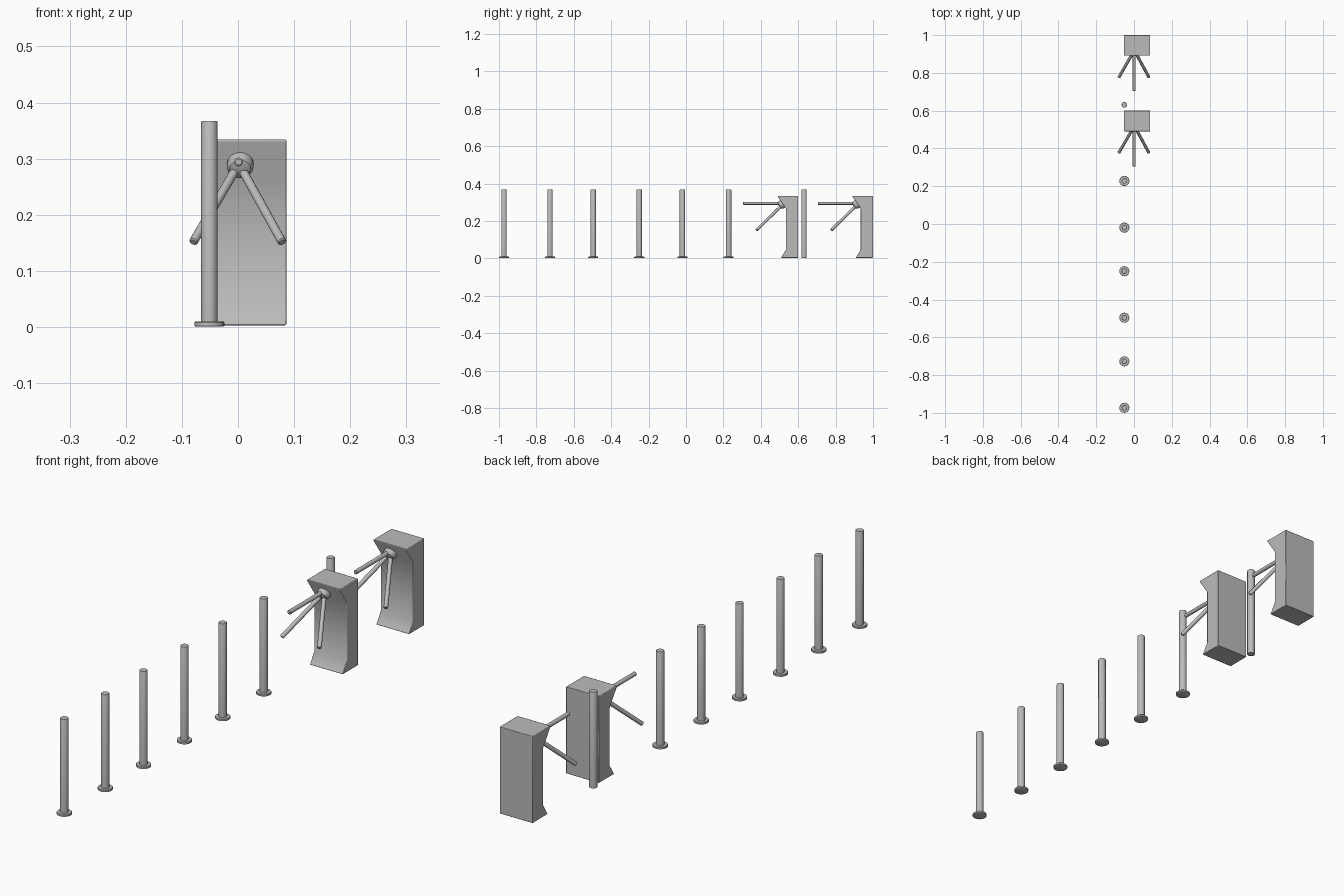
import bpy, bmesh, math
from mathutils import Vector

if "Cube" in bpy.data.objects:
    bpy.data.objects.remove(bpy.data.objects["Cube"])

steel = bpy.data.materials.new("brushed grey steel")
steel.diffuse_color = (0.5, 0.5, 0.5, 1)
steel.use_nodes = True
steel.node_tree.nodes["Principled BSDF"].inputs["Base Color"].default_value = steel.diffuse_color


def finish(name, bm, angle=35, bevel=0):
    bmesh.ops.recalc_face_normals(bm, faces=bm.faces[:])
    me = bpy.data.meshes.new(name)
    bm.to_mesh(me)
    bm.free()
    me.materials.append(steel)
    ob = bpy.data.objects.new(name, me)
    bpy.context.collection.objects.link(ob)
    if bevel:
        mod = ob.modifiers.new("soft edges", 'BEVEL')
        mod.width, mod.segments, mod.limit_method = bevel, 2, 'ANGLE'
        mod.angle_limit = math.radians(50)
    bpy.ops.object.select_all(action='DESELECT')
    ob.select_set(True)
    bpy.context.view_layer.objects.active = ob
    bpy.ops.object.shade_smooth_by_angle(angle=math.radians(angle))
    return ob


def lathe(name, start, direction, profile, sides):
    """Closed turned part: profile is (radius, distance along the axis)."""
    bm = bmesh.new()
    rot = Vector(direction).to_track_quat('Z', 'Y')
    rings = []
    for r, h in profile:
        rings.append([bm.verts.new(Vector(start) + rot @ Vector(
            (r * math.cos(math.tau * i / sides), r * math.sin(math.tau * i / sides), h)))
            for i in range(sides)])
    for a, b in zip(rings, rings[1:]):
        for i in range(sides):
            j = (i + 1) % sides
            bm.faces.new((a[i], a[j], b[j], b[i]))
    bm.faces.new(rings[0][::-1])
    bm.faces.new(rings[-1])
    return finish(name, bm)


POST_X = -0.051
UP = (0, 0, 1)

# row of posts with floor flanges
for i, y in enumerate((-0.973, -0.727, -0.496, -0.250, -0.019, 0.228)):
    lathe(f"post_{i + 1}", (POST_X, y, 0.002), UP,
          [(0.0145, 0), (0.0145, 0.363), (0.0135, 0.365)], 16)
    lathe(f"post_flange_{i + 1}", (POST_X, y, 0.001), UP,
          [(0.025, 0), (0.0268, 0.001), (0.0268, 0.007), (0.0255, 0.0085)], 16)

# plain post between the two turnstiles
lathe("plain_post", (POST_X, 0.631, 0.001), UP,
      [(0.0145, 0), (0.0145, 0.364), (0.0135, 0.366)], 16)


def turnstile(tag, back):
    # cabinet: side profile (y, z) stretched along x
    profile = [(0, 0.003), (0, 0.334), (-0.109, 0.334), (-0.109, 0.329),
               (-0.066, 0.266), (-0.066, 0.045), (-0.092, 0.003)]
    bm = bmesh.new()
    face = bm.faces.new([bm.verts.new((-0.053, back + y, z)) for y, z in profile])
    ext = bmesh.ops.extrude_face_region(bm, geom=[face])
    bmesh.ops.translate(bm, vec=(0.139, 0, 0),
                        verts=[v for v in ext['geom'] if isinstance(v, bmesh.types.BMVert)])
    finish(f"cabinet_{tag}", bm, 40, 0.002)

    # rotating hub, tilted forward and down
    axis = Vector((0, -0.75, -0.45)).normalized()
    centre = Vector((0.004, back - 0.092, 0.286))
    lathe(f"hub_{tag}", centre - axis * 0.02, axis,
          [(0.024, 0), (0.024, 0.02), (0.019, 0.029), (0.009, 0.033)], 14)

    # three arms
    tips = {"front": ((0.001, -0.085, 0.294), (0.001, -0.295, 0.294)),
            "left": ((-0.005, -0.092, 0.279), (-0.080, -0.223, 0.151)),
            "right": ((0.008, -0.092, 0.279), (0.079, -0.223, 0.151))}
    for side, (a, b) in tips.items():
        a, b = Vector(a), Vector(b)
        n = (b - a).length
        lathe(f"arm_{side}_{tag}", a + Vector((0, back, 0)), b - a,
              [(0.008, 0), (0.008, n - 0.002), (0.0055, n)], 12)


turnstile("near", 0.6)
turnstile("far", 1.0)
